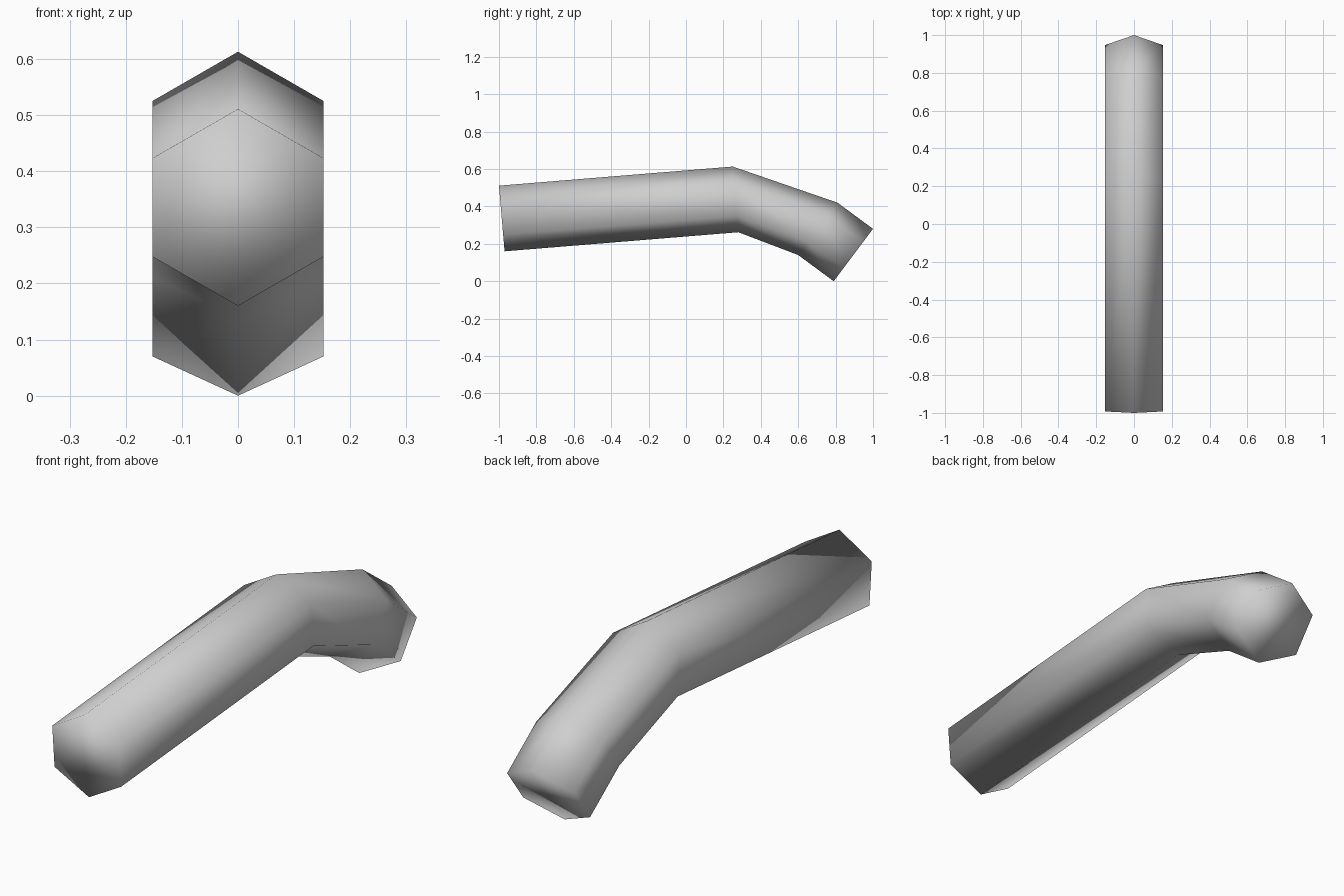
import bpy
import bmesh
from math import sin, cos, radians
from mathutils import Vector

cube = bpy.data.objects.get("Cube")
if cube:
    bpy.data.objects.remove(cube, do_unlink=True)

SIDES = 6
RADIUS = 0.176

# Top and bottom corner (y, z) of each cross-section, front to back
SECTIONS = [
    ((-1.0, 0.511), (-0.97, 0.16)),
    ((0.25, 0.613), (0.28, 0.262)),
    ((0.81, 0.42), (0.60, 0.14)),
    ((1.0, 0.28), (0.79, 0.0)),
]


def add_ring(bm, top, bottom):
    """Hexagonal cross-section with a corner at the top and the bottom."""
    top, bottom = Vector((0, *top)), Vector((0, *bottom))
    centre, up = (top + bottom) / 2, (top - bottom) / 2
    side = Vector((RADIUS, 0, 0))
    angles = [radians(360 * i / SIDES) for i in range(SIDES)]
    return [bm.verts.new(centre + up * cos(a) + side * sin(a)) for a in angles]


# Bent bar: rings bridged with quads, closed at both ends
bm = bmesh.new()
rings = [add_ring(bm, *section) for section in SECTIONS]
for a, b in zip(rings, rings[1:]):
    for i in range(SIDES):
        j = (i + 1) % SIDES
        bm.faces.new((a[i], a[j], b[j], b[i]))
bm.faces.new(rings[0])
bm.faces.new(rings[-1])
bmesh.ops.recalc_face_normals(bm, faces=bm.faces)
for face in bm.faces:
    face.smooth = True

mesh = bpy.data.meshes.new("bent_bar")
bm.to_mesh(mesh)
bm.free()
bar = bpy.data.objects.new("bent_bar", mesh)
bpy.context.collection.objects.link(bar)

# Light grey surface
grey = bpy.data.materials.new("light_grey")
grey.use_nodes = True
colour = (0.62, 0.62, 0.62, 1)
grey.diffuse_color = colour
grey.node_tree.nodes["Principled BSDF"].inputs["Base Color"].default_value = colour
mesh.materials.append(grey)
